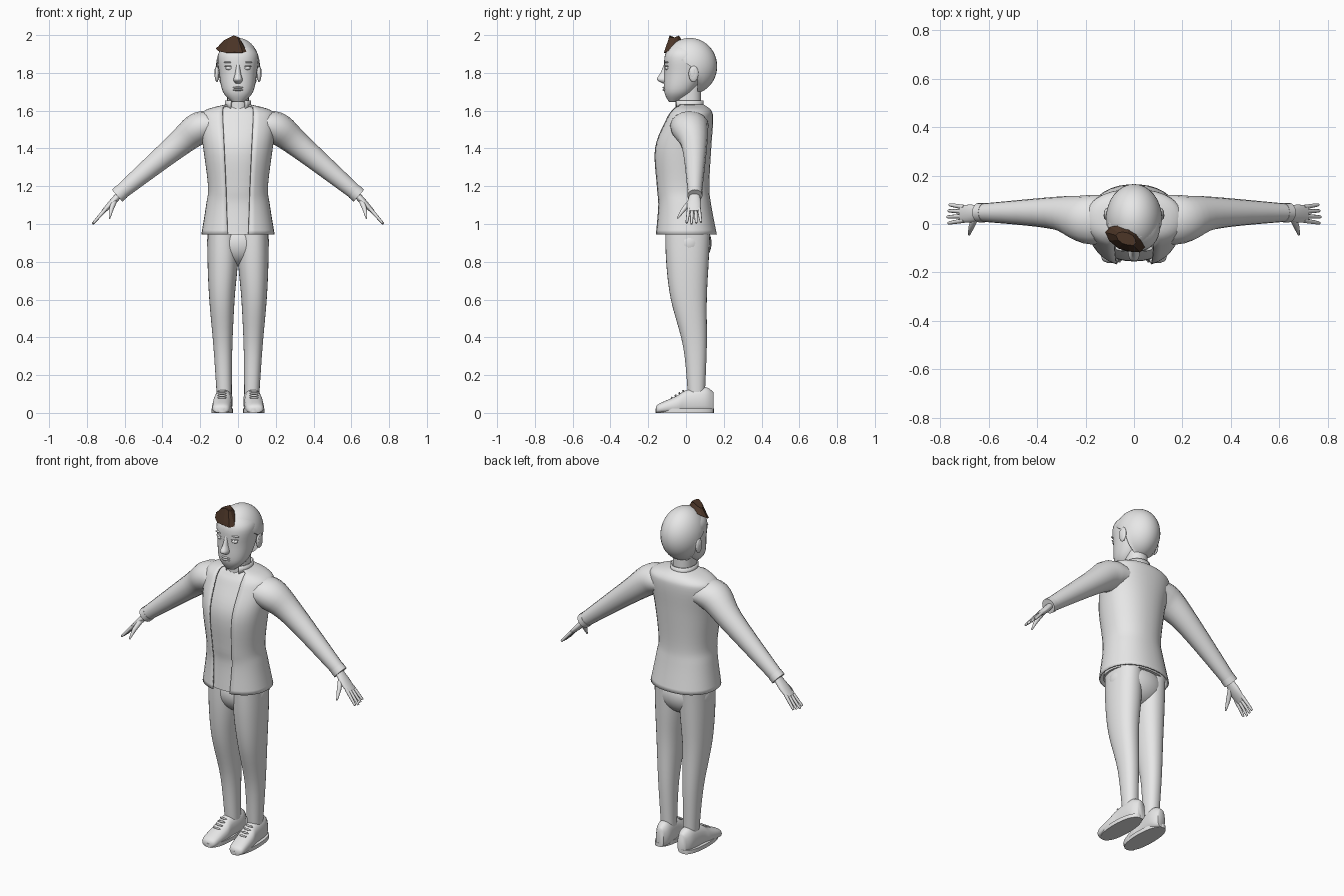
import bpy, bmesh, math, random
from mathutils import Vector, Matrix

default_cube = bpy.data.objects.get("Cube")
if default_cube:
    bpy.data.objects.remove(default_cube, do_unlink=True)


def material(name, red, green, blue):
    mat = bpy.data.materials.new(name)
    mat.use_nodes = True
    mat.diffuse_color = (red, green, blue, 1)
    shader = mat.node_tree.nodes["Principled BSDF"]
    shader.inputs["Base Color"].default_value = mat.diffuse_color
    return mat


GREY = material("plain grey", .8, .8, .8)
BROWN = material("dark brown hair", .07, .035, .02)


def finish(name, bm, mat=GREY, rounded=True, mirrored=False, thickness=0):
    """Turn a bmesh into a shaded object, optionally mirrored left to right."""
    bmesh.ops.recalc_face_normals(bm, faces=bm.faces)
    mesh = bpy.data.meshes.new(name)
    bm.to_mesh(mesh)
    bm.free()
    mesh.materials.append(mat)
    obj = bpy.data.objects.new(name, mesh)
    bpy.context.collection.objects.link(obj)
    if rounded:
        bpy.ops.object.select_all(action='DESELECT')
        obj.select_set(True)
        bpy.context.view_layer.objects.active = obj
        bpy.ops.object.shade_smooth_by_angle(angle=math.radians(60))
    if thickness:
        cloth = obj.modifiers.new("Cloth", 'SOLIDIFY')
        cloth.thickness = thickness
        cloth.offset = 0
    if mirrored:
        mirror = obj.modifiers.new("Other side", 'MIRROR')
        mirror.use_mirror_merge = False


def loft(name, rings, closed=True, **options):
    """Skin a list of equal-length point rings."""
    bm = bmesh.new()
    rows = [[bm.verts.new(point) for point in ring] for ring in rings]
    count = len(rows[0])
    for lower, upper in zip(rows, rows[1:]):
        for i in range(count if closed else count - 1):
            j = (i + 1) % count
            bm.faces.new((lower[i], lower[j], upper[j], upper[i]))
    if closed:
        bm.faces.new(rows[0])
        bm.faces.new(rows[-1])
    finish(name, bm, **options)


def flowing(keys, steps=5):
    """Smooth curve through a few key rows of any size."""
    keys = [Vector(key) for key in keys]
    last = len(keys) - 1
    for i in range(last):
        start, end = keys[i], keys[i + 1]
        leave = start + (end - keys[max(i - 1, 0)]) / 6
        arrive = end - (keys[min(i + 2, last)] - start) / 6
        for step in range(steps):
            t = step / steps
            u = 1 - t
            yield start * u**3 + leave * (3 * t * u * u) + arrive * (3 * t * t * u) + end * t**3
    yield keys[last]


def power(value, exponent):
    return math.copysign(abs(value) ** exponent, value)


def level(z, width, front, back, centre=0, gap=0, count=32):
    """Horizontal rounded ring; a gap leaves its front open."""
    middle, depth = (front + back) / 2, (back - front) / 2
    opening = math.asin(min(gap / width, .8))
    sweep = math.tau - 2 * opening
    ring = []
    for i in range(count):
        angle = opening + sweep * i / (count - 1 if gap else count)
        ring.append((centre + width * power(math.sin(angle), .9),
                     middle - depth * power(math.cos(angle), .9), z))
    return ring


def limb(name, keys, count=16):
    """Mirrored tube through rows of x, y, z, radius along y and radius across."""
    rows = list(flowing(keys))
    points = [Vector(row[:3]) for row in rows]
    rings = []
    for i, row in enumerate(rows):
        heading = points[min(i + 1, len(points) - 1)] - points[max(i - 1, 0)]
        across = Vector((0, 1, 0)).cross(heading).normalized()
        along = heading.cross(across).normalized()
        angles = [math.tau * k / count for k in range(count)]
        rings.append([points[i] + along * row[3] * math.cos(a) + across * row[4] * math.sin(a)
                      for a in angles])
    loft(name, rings, mirrored=True)


def ellipsoid(location, size):
    bm = bmesh.new()
    bmesh.ops.create_uvsphere(bm, u_segments=32, v_segments=24, radius=1)
    bm.transform(Matrix.Translation(location) @ Matrix.Diagonal((*size, 1)))
    return bm


def blob(name, location, size, mirrored=False):
    finish(name, ellipsoid(location, size), mirrored=mirrored)


# Head and neck
head = [(1.645, .03, -.09, -.04), (1.7, .08, -.115, .04), (1.8, .1, -.115, .1),
        (1.9, .105, -.11, .1), (1.96, .05, -.06, .06)]
loft("head", [level(*row) for row in flowing(head)])
loft("neck", [level(z, .057, -.055, .08) for z in (1.55, 1.75)])

# Hair cap: an ellipsoid pushed back behind a curved hairline
hair = ellipsoid((0, .02, 1.835), (.116, .145, .15))
for vert in hair.verts:
    rise = max(0, min(1, (vert.co.z - 1.78) / .13))
    vert.co.y = max(vert.co.y, .06 - .2 * rise * rise)
finish("hair_cap", hair)

# Swept tuft: a jagged slanted oval rising to a crest
random.seed(4)
tuft = [[], [], []]
for i in range(11):
    angle = math.tau * i / 11
    spread = random.uniform(.9, 1.1)
    point = Matrix.Rotation(-.45, 2) @ Vector((.088 * math.cos(angle), .05 * math.sin(angle))) * spread
    for ring, scale in zip(tuft, (1, .9, .5)):
        x, y = point * scale + Vector((-.03, -.06))
        rim = 1.94 - abs(x) / 5 + (y + .06) / 2
        crest = 2 - abs(x + .02) / 2
        ring.append((x, y, rim + (crest - rim) * (1 - scale) * 2))
loft("hair_tuft", tuft, mat=BROWN, rounded=False)

# Face
nose = [(1.85, .01, -.115, -.08), (1.8, .015, -.135, -.08),
        (1.765, .024, -.154, -.08), (1.745, .015, -.125, -.08)]
loft("nose", [level(*row) for row in flowing(nose)])
for name, z in (("upper_lip", 1.722), ("lower_lip", 1.71)):
    blob(name, (0, -.11, z), (.028, .015, .006))
blob("eyes", (.046, -.1, 1.825), (.02, .012, .01), True)
blob("eyelids", (.046, -.1, 1.836), (.025, .013, .004), True)
blob("eyebrows", (.048, -.1, 1.856), (.028, .012, .005), True)
blob("ears", (.112, .04, 1.795), (.012, .026, .043), True)
blob("inner_ears", (.12, .036, 1.8), (.005, .015, .026), True)

# Shirt, open jacket and collar share one body profile
body = [(.945, .19, -.16, .16), (1.1, .165, -.15, .13), (1.2, .155, -.16, .12),
        (1.4, .18, -.17, .13), (1.55, .2, -.11, .14), (1.6, .17, -.08, .13), (1.63, .06, -.06, .09)]
shirt, jacket = [], []
for z, width, front, back in flowing(body):
    inset = .018
    shirt.append(level(z, width - inset, front + inset, back - inset))
    jacket.append(level(z, width, front, back, gap=.05 + (z - 1) * .04))
loft("shirt", shirt)
loft("jacket", jacket, closed=False, thickness=.008)
loft("collar", [level(z, .066, -.06, .09, gap=.035) for z in (1.61, 1.655)],
     closed=False, thickness=.007)

# Trousers
blob("trouser_seat", (0, .015, .9), (.165, .12, .125))
leg = [(1, .08, .08, -.11, .13), (.8, .081, .08, -.105, .12), (.6, .085, .067, -.08, .11),
       (.35, .08, .05, -.015, .11), (.1, .073, .04, .01, .1)]
loft("trouser_legs", [level(z, width, front, back, centre)
                      for z, centre, width, front, back in flowing(leg)], mirrored=True)

# Sleeves and cuffs
limb("sleeves", [(.1, .02, 1.52, .1, .06), (.2, .02, 1.51, .1, .085),
                 (.33, .045, 1.41, .067, .067), (.63, .047, 1.16, .037, .039)])
limb("cuffs", [(.615, .047, 1.172, .04, .042), (.64, .047, 1.15, .04, .042)])

# Hands: palm, thumb and four fanned fingers
limb("palms", [(.62, .047, 1.165, .024, .018), (.67, .043, 1.11, .037, .017), (.715, .042, 1.065, .034, .01)])
limb("thumbs", [(.65, .035, 1.13, .014, .014), (.67, -.01, 1.08, .012, .012), (.68, -.045, 1.03, .004, .004)])
for i, name in enumerate(("index", "middle", "ring", "little")):
    fan = i - 1.5
    knuckle = Vector((.7, .042 + fan * .018, 1.08))
    reach = Vector((.07, fan * .008, -.08)) * (1 - abs(i - 1) * .06)
    limb(name + "_fingers", [(*(knuckle + reach * t), radius, radius)
                             for t, radius in ((0, .01), (.9, .007), (1, .003))], 8)

# Shoes: upright slices from toe to heel on a slightly wider sole
shoe = [(-.16, .02, .03), (-.14, .045, .05), (-.05, .052, .09),
        (0, .047, .12), (.1, .045, .137), (.145, .025, .11)]
slices = []
for y, width, top in flowing(shoe):
    ring = []
    for i in range(24):
        angle = math.tau * i / 24
        across, up = math.cos(angle), math.sin(angle)
        taper = 1 - max(up, 0) / 4
        ring.append((.08 - y / 15 + width * taper * power(across, .75), y, top * (1 + power(up, .6)) / 2))
    slices.append(ring)
loft("shoes", slices, mirrored=True)
loft("soles", [level(z, .057, -.162, .147, .083) for z in (0, .022)], mirrored=True)
for i in range(4):
    blob(f"laces_{i + 1}", (.085, -.075 + i * .02, .08 + i * .012), (.024, .005, .006), True)
